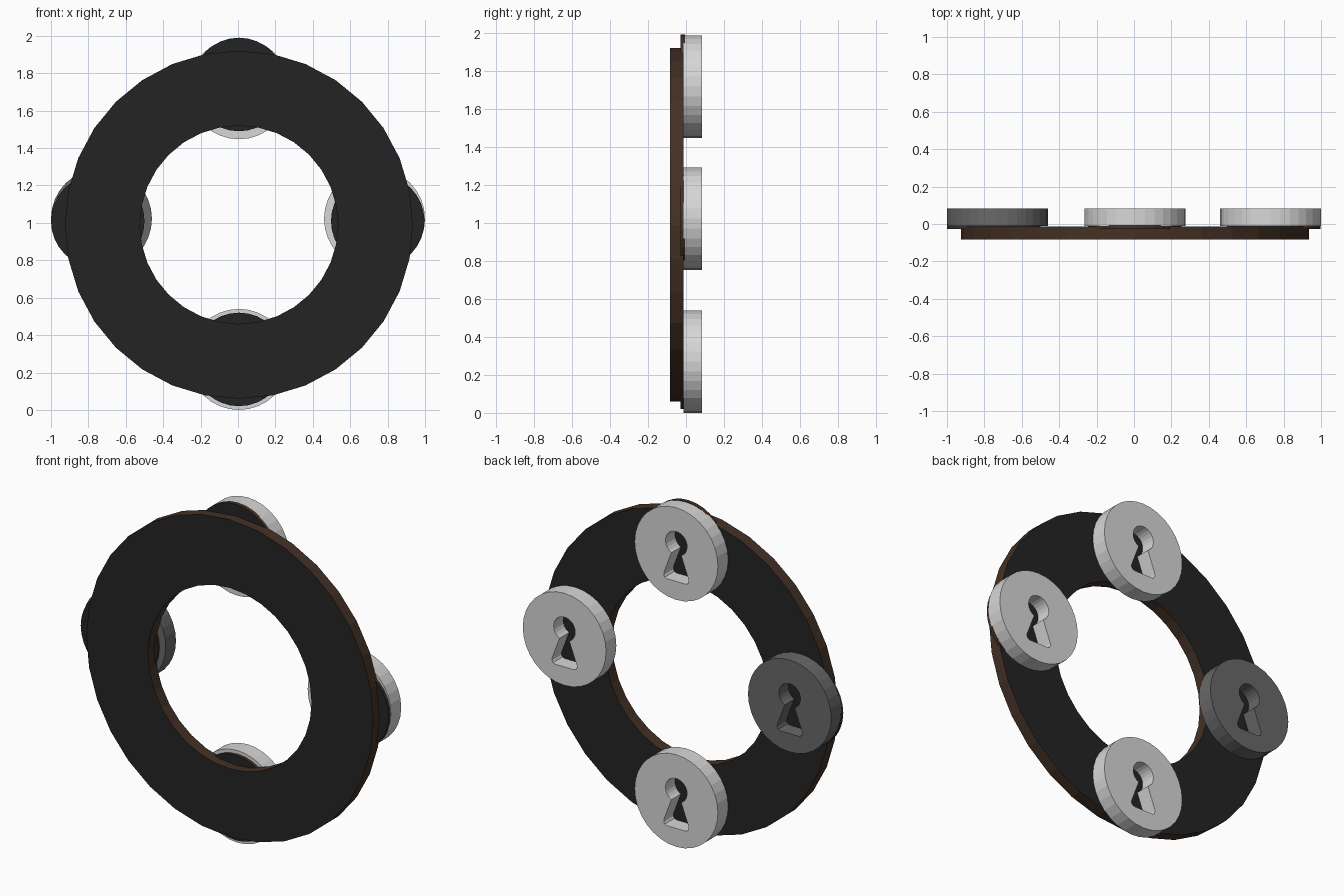
import bpy, bmesh, math
from mathutils import Vector

if "Cube" in bpy.data.objects:
    bpy.data.objects.remove(bpy.data.objects["Cube"])


def material(name, rgb):
    m = bpy.data.materials.new(name)
    m.diffuse_color = (*rgb, 1)
    m.use_nodes = True
    m.node_tree.nodes["Principled BSDF"].inputs["Base Color"].default_value = m.diffuse_color
    return m


BLACK = material("black_face", (0.017, 0.017, 0.017))
BROWN = material("brown_edge", (0.058, 0.031, 0.019))
LIGHT = material("light_grey", (0.68, 0.68, 0.68))
DARK = material("dark_grey", (0.14, 0.14, 0.14))


def circle(r, n=32):
    return [(r * math.sin(2 * math.pi * i / n), r * math.cos(2 * math.pi * i / n)) for i in range(n)]


def keyhole():
    # round top, then a flared foot with softened corners
    r, cz = 0.07, 0.06
    pts = []
    for i in range(21):
        a = math.radians(-63 + 306 * i / 20)
        pts.append((r * math.cos(a), cz + r * math.sin(a)))
    foot = [(-0.08, -0.13), (-0.081, -0.145), (-0.074, -0.157), (-0.06, -0.162)]
    return pts + foot + [(-x, z) for x, z in reversed(foot)]


def solid(name, loops, y0, y1, cx, cz, face_mat, edge_mat):
    """Flat plate in the xz plane; the first loop is the outline, others are holes."""
    bm = bmesh.new()
    caps = {y0: [], y1: []}
    for loop in loops:
        rows = [[bm.verts.new((cx + x, y, cz + z)) for x, z in loop] for y in (y0, y1)]
        n = len(loop)
        for i in range(n):
            j = (i + 1) % n
            bm.faces.new((rows[0][i], rows[0][j], rows[1][j], rows[1][i]))
            for y, row in zip((y0, y1), rows):
                caps[y].append(bm.edges.get((row[i], row[j])))
    for edges in caps.values():
        bmesh.ops.triangle_fill(bm, edges=edges, use_beauty=True, normal=Vector((0, 1, 0)))
    bmesh.ops.recalc_face_normals(bm, faces=bm.faces[:])
    for f in bm.faces:
        f.material_index = 0 if abs(f.normal.y) > 0.5 else 1
    me = bpy.data.meshes.new(name)
    bm.to_mesh(me)
    bm.free()
    me.materials.append(face_mat)
    me.materials.append(edge_mat)
    ob = bpy.data.objects.new(name, me)
    bpy.context.collection.objects.link(ob)
    return ob


# main ring
solid("ring", [circle(0.93), circle(0.53)], -0.083, -0.013, 0.005, 0.99, BLACK, BROWN)

# keyhole discs, each with a thin dark backing plate
spots = [
    ("top", 0.005, 1.717, 0.005, 1.74, LIGHT),
    ("bottom", 0.005, 0.27, 0.005, 0.27, LIGHT),
    ("right", 0.73, 1.022, 0.747, 1.01, LIGHT),
    ("left", -0.73, 1.022, -0.75, 1.01, DARK),
]
for side, x, z, px, pz, mat in spots:
    solid(side + "_disc", [circle(0.27), keyhole()], -0.012, 0.083, x, z, mat, mat)
    solid(side + "_backing", [circle(0.25)], -0.028, -0.005, px, pz, BLACK, BROWN)
